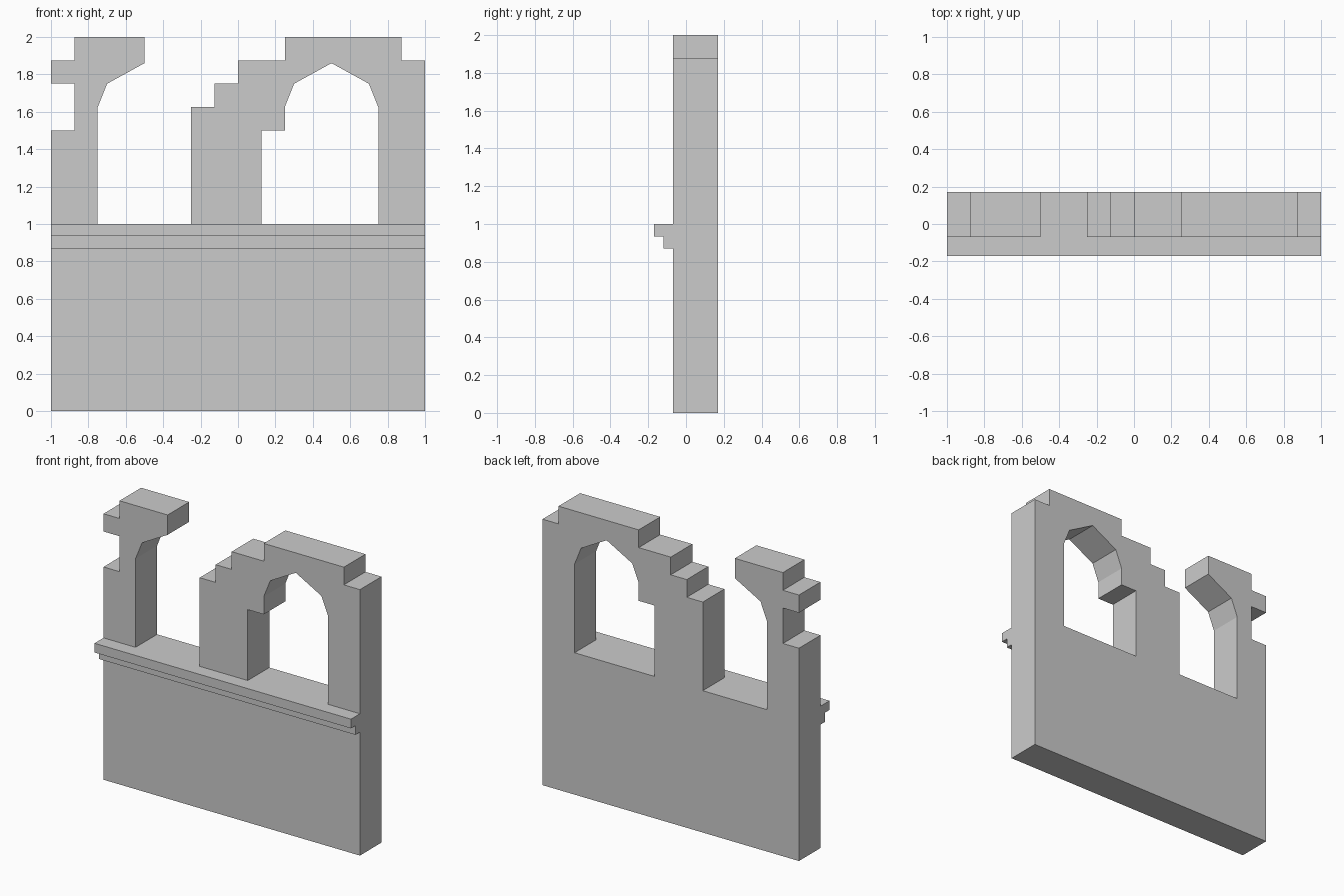
import bpy, bmesh
from mathutils import Vector

if "Cube" in bpy.data.objects:
    bpy.data.objects.remove(bpy.data.objects["Cube"])


def prism(name, loops, to_3d, sweep, open_back=None):
    """Fill flat outlines (extra loops are holes) and sweep them into a solid."""
    bm = bmesh.new()
    for loop in loops:
        vs = [bm.verts.new(to_3d(*p)) for p in loop]
        for i, v in enumerate(vs):
            bm.edges.new((v, vs[(i + 1) % len(vs)]))
    if len(loops) > 1:
        bmesh.ops.triangle_fill(bm, use_beauty=True, edges=bm.edges[:])
    else:
        bm.faces.new(bm.verts[:])
    out = bmesh.ops.extrude_face_region(bm, geom=bm.faces[:], use_keep_orig=True)
    moved = [g for g in out["geom"] if isinstance(g, bmesh.types.BMVert)]
    bmesh.ops.translate(bm, verts=moved, vec=Vector(sweep))
    bmesh.ops.recalc_face_normals(bm, faces=bm.faces[:])
    # Drop the hidden face that lies against the wall
    if open_back is not None:
        hidden = [f for f in bm.faces
                  if all(abs(v.co.y - open_back) < 1e-5 for v in f.verts)]
        bmesh.ops.delete(bm, geom=hidden, context='FACES_ONLY')
    mesh = bpy.data.meshes.new(name)
    bm.to_mesh(mesh)
    bm.free()
    obj = bpy.data.objects.new(name, mesh)
    bpy.context.collection.objects.link(obj)
    return obj


FRONT, BACK, LEDGE = -0.07, 0.17, -0.17
SILL = 1.0

# Left half of a pointed arch, relative to the arch centre line
half_arch = [(-0.25, 1.625), (-0.2, 1.75), (0, 1.86)]

# Broken wall silhouette, with the collapsed left window open to the sky
outline = [(-1, 0), (1, 0), (1, 1.875), (0.875, 1.875), (0.875, 2), (0.25, 2),
           (0.25, 1.875), (0, 1.875), (0, 1.75), (-0.125, 1.75),
           (-0.125, 1.625), (-0.25, 1.625), (-0.25, SILL), (-0.75, SILL)]
outline += [(x - 0.5, z) for x, z in half_arch]
outline += [(-0.5, 2), (-0.875, 2), (-0.875, 1.875), (-1, 1.875), (-1, 1.75),
            (-0.875, 1.75), (-0.875, 1.5), (-1, 1.5)]

# Right window: pointed arch with a missing block low on its left jamb
window = [(0.125, SILL), (0.125, 1.5), (0.25, 1.5)]
window += [(x + 0.5, z) for x, z in half_arch]
window += [(0.5 - x, z) for x, z in reversed(half_arch[:-1])]
window += [(0.75, SILL)]

prism("ruined_wall", [outline, window], lambda x, z: (x, FRONT, z),
      (0, BACK - FRONT, 0))

# Stepped moulding along the front below the windows
moulding = [(FRONT, 0.87), (-0.12, 0.87), (-0.12, 0.935), (LEDGE, 0.935),
            (LEDGE, SILL), (FRONT, SILL)]
prism("sill_moulding", [moulding], lambda y, z: (-1, y, z), (2, 0, 0),
      open_back=FRONT)
